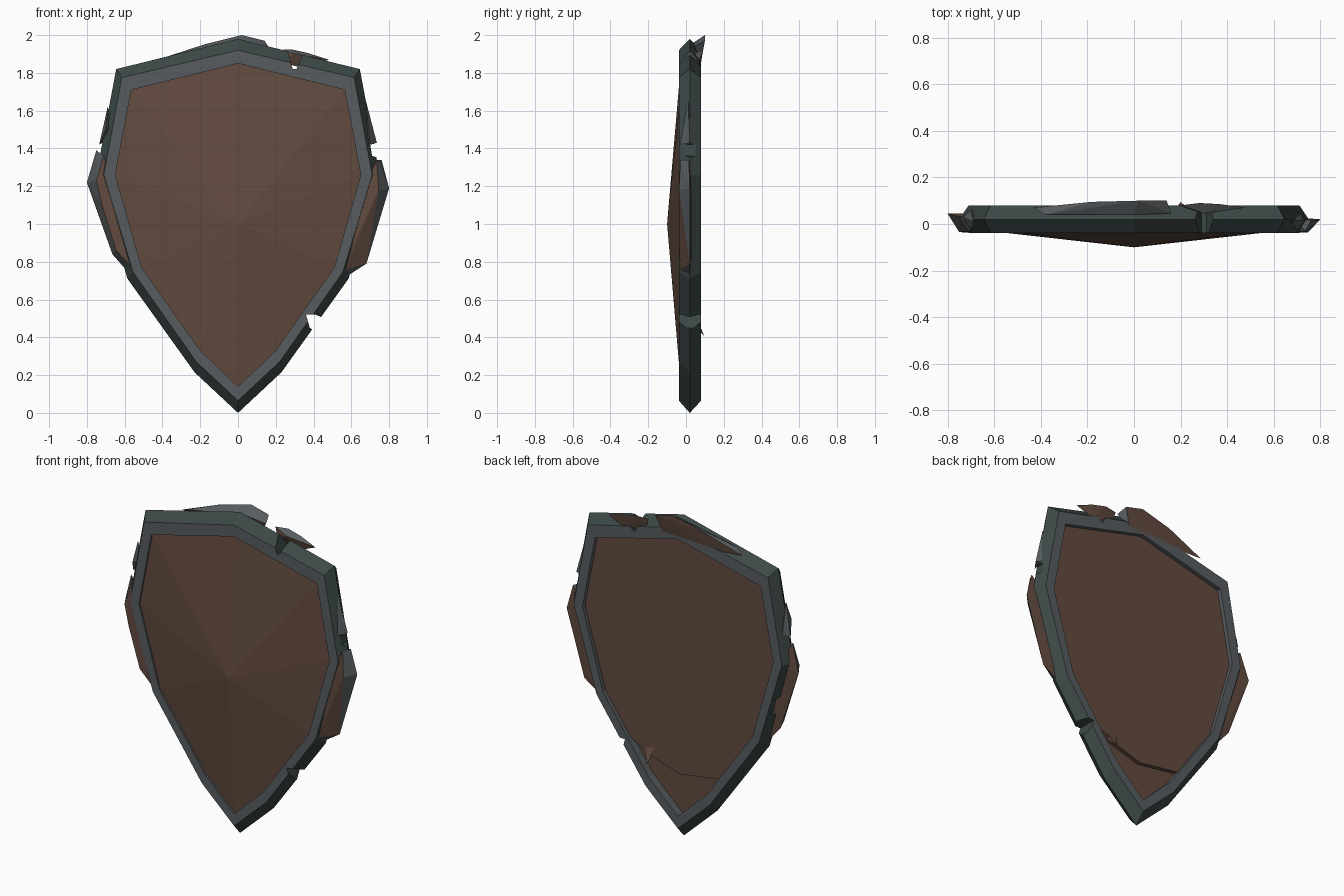
import bpy, bmesh

if "Cube" in bpy.data.objects:
    bpy.data.objects.remove(bpy.data.objects["Cube"])


def material(name, rgb):
    m = bpy.data.materials.new(name)
    m.diffuse_color = (*rgb, 1)
    m.use_nodes = True
    m.node_tree.nodes["Principled BSDF"].inputs["Base Color"].default_value = m.diffuse_color
    return m


WOOD = material("brown wood", (0.122, 0.070, 0.050))
STEEL = material("grey steel", (0.098, 0.108, 0.115))
EDGE = material("dark green edge", (0.046, 0.066, 0.062))
MATS = [WOOD, STEEL, EDGE]


def finish(bm, name, rule):
    """Turn a bmesh into an object, colouring each face by the rule."""
    bmesh.ops.recalc_face_normals(bm, faces=bm.faces[:])
    bm.normal_update()
    for f in bm.faces:
        f.material_index = rule(f)
    me = bpy.data.meshes.new(name)
    bm.to_mesh(me)
    bm.free()
    for m in MATS:
        me.materials.append(m)
    ob = bpy.data.objects.new(name, me)
    bpy.context.collection.objects.link(ob)
    return ob


def mirrored(half):
    """Half outline from top centre to bottom centre -> closed outline."""
    return half + [(-x, z) for x, z in half[-2:0:-1]]


def ring(bm, pts, y):
    return [bm.verts.new((x, y, z)) for x, z in pts]


def bridge(bm, a, b):
    n = len(a)
    return [bm.faces.new((a[i], a[(i + 1) % n], b[(i + 1) % n], b[i])) for i in range(n)]


def hull(name, pts, rule):
    bm = bmesh.new()
    for p in pts:
        bm.verts.new(p)
    res = bmesh.ops.convex_hull(bm, input=bm.verts[:])
    loose = [v for v in bm.verts if not v.link_faces]
    bmesh.ops.delete(bm, geom=loose, context='VERTS')
    return finish(bm, name, rule)


INNER = mirrored([(0, 1.85), (0.565, 1.71), (0.65, 1.26), (0.51, 0.77), (0.2, 0.33), (0, 0.14)])
OUTER = mirrored([(0, 1.92), (0.615, 1.775), (0.71, 1.26), (0.555, 0.745), (0.22, 0.27), (0, 0.065)])
RIDGE = mirrored([(0, 1.98), (0.645, 1.82), (0.75, 1.26), (0.585, 0.71), (0.23, 0.215), (0, 0.0)])

# Metal rim: closed five-sided section with a pointed outer ridge
bm = bmesh.new()
rings = [ring(bm, p, y) for p, y in
         ((INNER, -0.038), (OUTER, -0.038), (RIDGE, 0.02), (OUTER, 0.08), (INNER, 0.08))]
edge_faces = set()
for i in range(5):
    faces = bridge(bm, rings[i], rings[(i + 1) % 5])
    if i in (1, 2):
        edge_faces.update(faces)
rim = finish(bm, "rim", lambda f: 2 if f in edge_faces else 1)

# Battle notches cut into the rim: (front outline of the wedge)
notches = [
    [(0.25, 1.96), (0.29, 1.82), (0.31, 1.82), (0.36, 1.94)],
    [(0.36, 0.52), (0.38, 0.45), (0.46, 0.40), (0.46, 0.50), (0.41, 0.52)],
    [(0.78, 1.44), (0.70, 1.42), (0.71, 1.36), (0.79, 1.34)],
    [(-0.76, 1.56), (-0.685, 1.53), (-0.70, 1.47), (-0.76, 1.45)],
    [(-0.72, 1.08), (-0.64, 1.02), (-0.62, 0.93), (-0.68, 0.90)],
]
for n in notches:
    cutter = hull("notch_cutter", [(x, y, z) for x, z in n for y in (-0.2, 0.2)], lambda f: 2)
    cutter.hide_render = True
    mod = rim.modifiers.new("notch", 'BOOLEAN')
    mod.operation, mod.solver, mod.object = 'DIFFERENCE', 'EXACT', cutter
bpy.context.view_layer.update()
cut_mesh = bpy.data.meshes.new_from_object(rim.evaluated_get(bpy.context.evaluated_depsgraph_get()))
rim.modifiers.clear()
rim.data = cut_mesh
for ob in [o for o in bpy.data.objects if o.name.startswith("notch_cutter")]:
    bpy.data.objects.remove(ob)

# Wooden face: shallow faceted dome with a flat back
bm = bmesh.new()
front, back = ring(bm, INNER, -0.027), ring(bm, INNER, 0.03)
apex = bm.verts.new((0, -0.1, 1.0))
for i in range(len(front)):
    bm.faces.new((front[i], front[(i + 1) % len(front)], apex))
bridge(bm, front, back)
bm.faces.new(back)
finish(bm, "wooden_face", lambda f: 0)

# Upper backing board with a broken lower edge
board = [(0, 1.85), (0.565, 1.71), (0.65, 1.26), (0.51, 0.77), (0.34, 0.53), (0.2, 0.45),
         (0, 0.39), (-0.27, 0.43), (-0.51, 0.77), (-0.65, 1.26), (-0.565, 1.71)]
bm = bmesh.new()
a, b = ring(bm, board, 0.025), ring(bm, board, 0.055)
bridge(bm, a, b)
bm.faces.new(a)
bm.faces.new(b)
finish(bm, "backing_board", lambda f: 0)

hull("board_splinter", [(0.17, 0.05, 0.52), (0.25, 0.05, 0.50), (0.2, 0.095, 0.41),
                        (0.22, 0.05, 0.45)], lambda f: 0)


# Broken plates bulging past the rim: wood on front and back, steel around
def plate_rule(f):
    return 0 if abs(f.normal.y) > 0.85 else 1


hull("top_plate", [(-0.43, .07, 1.86), (-0.38, .04, 1.885), (-0.18, .095, 1.95), (0.02, .1, 2.0),
                   (0.14, .1, 1.97), (0.16, .045, 1.94), (0, .04, 1.96), (0.1, .078, 1.86),
                   (-0.25, .078, 1.85)], plate_rule)
hull("top_right_plate", [(0.2, .08, 1.92), (0.28, .09, 1.925), (0.37, .085, 1.905), (0.48, .07, 1.87),
                         (0.3, .045, 1.90), (0.36, .075, 1.82), (0.22, .07, 1.86)], plate_rule)
hull("right_plate", [(0.735, -.03, 1.34), (0.745, -.037, 1.18), (0.6, -.036, 0.87), (0.57, -.03, 0.76),
                     (0.76, .015, 1.34), (0.8, .02, 1.19), (0.68, .02, 0.79), (0.54, .02, 0.70),
                     (0.68, -.036, 1.22), (0.68, .03, 1.25), (0.58, .03, 0.85)], plate_rule)
hull("left_plate", [(-0.71, -.03, 1.36), (-0.75, -.035, 1.23), (-0.72, -.036, 1.1), (-0.645, -.036, 0.86),
                    (-0.57, -.03, 0.78), (-0.75, .03, 1.39), (-0.8, .045, 1.22), (-0.665, .03, 0.84),
                    (-0.56, .03, 0.72), (-0.66, -.036, 1.2), (-0.66, .045, 1.25)], plate_rule)
hull("upper_right_chip", [(0.675, .01, 1.66), (0.735, .02, 1.43), (0.70, -.03, 1.42), (0.69, .05, 1.44),
                          (0.66, .03, 1.5)], plate_rule)
hull("upper_left_chip", [(-0.69, .01, 1.62), (-0.735, .03, 1.42), (-0.70, -.03, 1.5), (-0.70, .06, 1.44),
                         (-0.66, .03, 1.5)], plate_rule)
